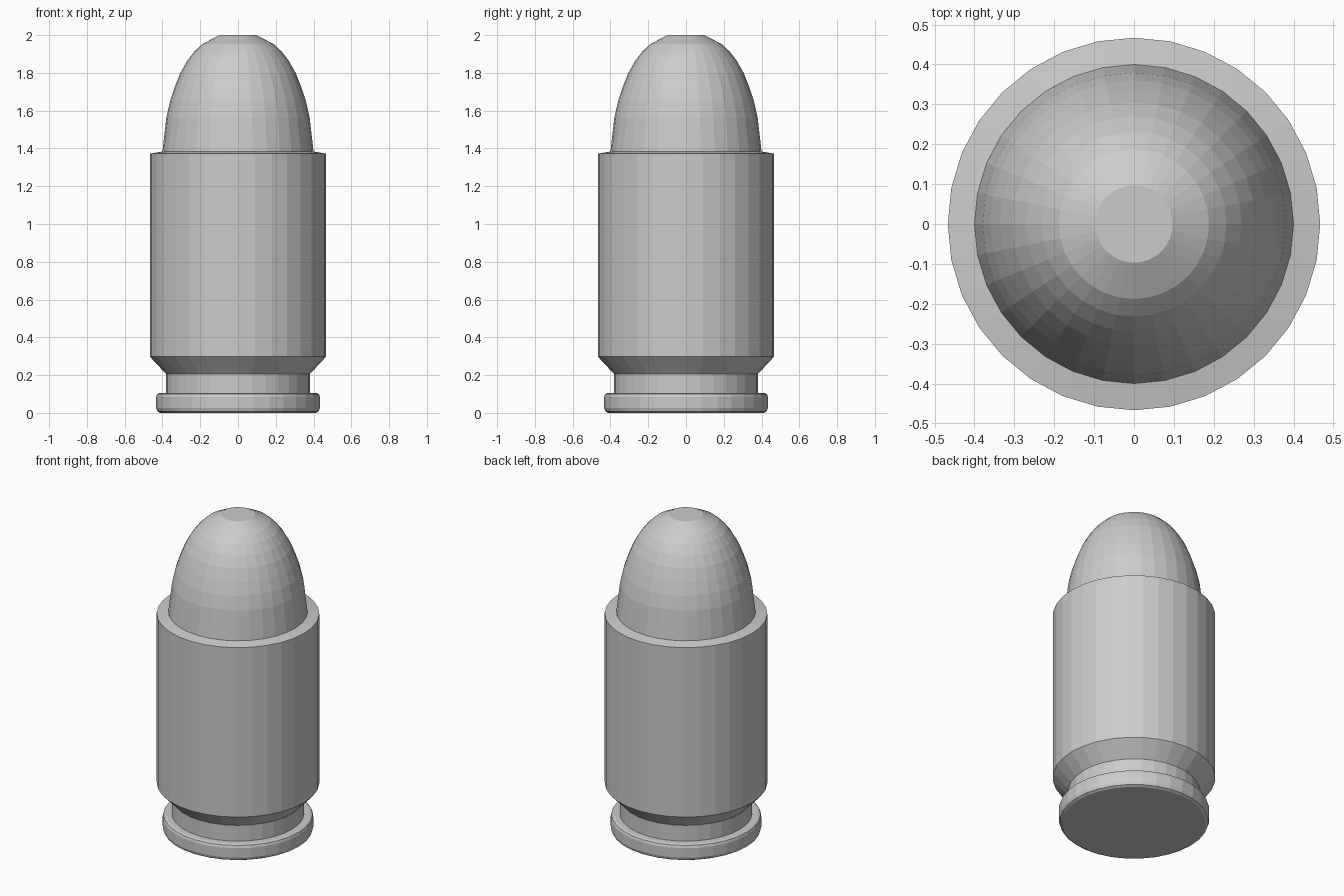
import bpy, bmesh
from math import sin, cos, pi

if "Cube" in bpy.data.objects:
    bpy.data.objects.remove(bpy.data.objects["Cube"])

SIDES = 32


def lathe(name, profile):
    """Revolve an (r, z) profile, bottom to top, and cap both ends."""
    bm = bmesh.new()
    rings = [[bm.verts.new((r * cos(2 * pi * i / SIDES), r * sin(2 * pi * i / SIDES), z))
              for i in range(SIDES)] for r, z in profile]
    for a, b in zip(rings, rings[1:]):
        for i in range(SIDES):
            j = (i + 1) % SIDES
            bm.faces.new((a[i], a[j], b[j], b[i]))
    bm.faces.new(rings[0][::-1])
    bm.faces.new(rings[-1])
    mesh = bpy.data.meshes.new(name)
    bm.to_mesh(mesh)
    bm.free()
    obj = bpy.data.objects.new(name, mesh)
    bpy.context.collection.objects.link(obj)
    return obj


# One continuous shell: rim, groove, case wall, shoulder and rounded tip
lathe("cartridge", [
    # rim with softened edges
    (0.412, 0.0), (0.427, 0.008), (0.433, 0.025), (0.433, 0.085), (0.428, 0.1), (0.415, 0.105),
    # extractor groove and bevel
    (0.38, 0.105), (0.38, 0.205), (0.467, 0.298),
    # case wall and mouth
    (0.467, 1.372), (0.40, 1.384),
    # tip
    (0.379, 1.565), (0.36, 1.65), (0.335, 1.725), (0.305, 1.80),
    (0.27, 1.862), (0.232, 1.912), (0.188, 1.953), (0.097, 2.0),
])
